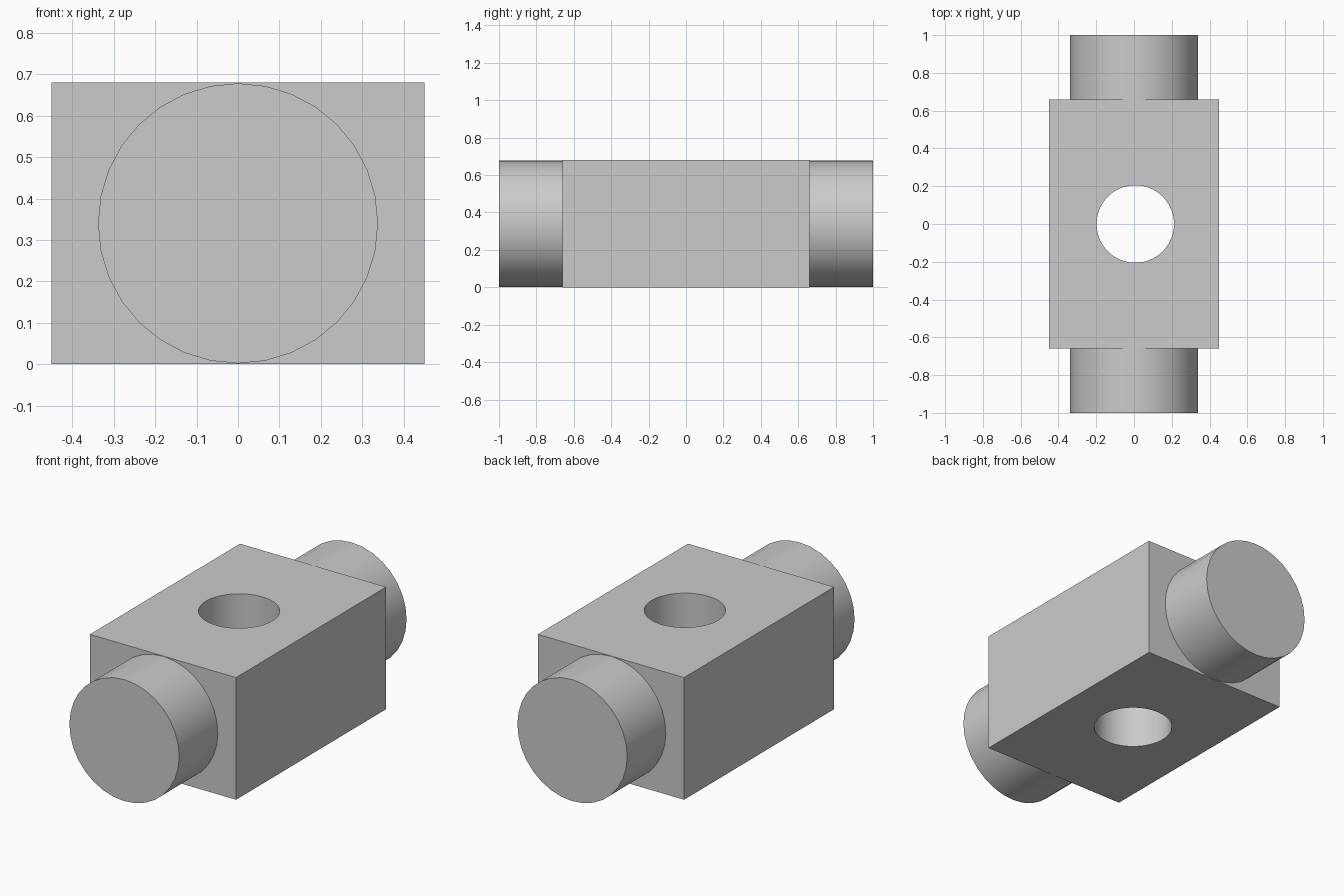
import bpy
import math

cube = bpy.data.objects.get("Cube")
if cube:
    bpy.data.objects.remove(cube, do_unlink=True)

HALF_WIDTH, HALF_BODY, HALF_LENGTH, HEIGHT = 0.45, 0.66, 1.0, 0.68
PIN_RADIUS, HOLE_RADIUS, HOLE_X = 0.338, 0.205, 0.007
MID = HEIGHT / 2

grey = bpy.data.materials.new("plain grey")
grey.use_nodes = True
colour = (0.6, 0.6, 0.6, 1)
grey.diffuse_color = colour
grey.node_tree.nodes["Principled BSDF"].inputs["Base Color"].default_value = colour


def finish(name):
    obj = bpy.context.object
    obj.name = name
    obj.data.materials.append(grey)
    return obj


def cylinder(name, radius, depth, location, rotation=(0, 0, 0), sides=32):
    bpy.ops.mesh.primitive_cylinder_add(vertices=sides, radius=radius, depth=depth,
                                        location=location, rotation=rotation)
    return finish(name)


def smooth(obj):
    bpy.ops.object.select_all(action="DESELECT")
    obj.select_set(True)
    bpy.context.view_layer.objects.active = obj
    bpy.ops.object.shade_smooth_by_angle(angle=math.radians(30))


# Block with a round hole straight through it
cutter = cylinder("hole_cutter", HOLE_RADIUS, HEIGHT * 2, (HOLE_X, 0, MID), sides=64)
cutter.hide_render = True
bpy.ops.mesh.primitive_cube_add(size=1, location=(0, 0, MID))
body = finish("body_block")
body.scale = (HALF_WIDTH * 2, HALF_BODY * 2, HEIGHT)
bpy.ops.object.transform_apply(location=False, rotation=False, scale=True)
cut = body.modifiers.new("hole", "BOOLEAN")
cut.operation = "DIFFERENCE"
cut.solver = "EXACT"
cut.object = cutter
bpy.ops.object.modifier_apply(modifier=cut.name)
bpy.data.objects.remove(cutter, do_unlink=True)
smooth(body)

# Round pins at both ends
pin_length = HALF_LENGTH - HALF_BODY
for name, side in (("front_pin", -1), ("back_pin", 1)):
    y = side * (HALF_BODY + pin_length / 2)
    smooth(cylinder(name, PIN_RADIUS, pin_length, (0, y, MID), (math.pi / 2, 0, 0)))
